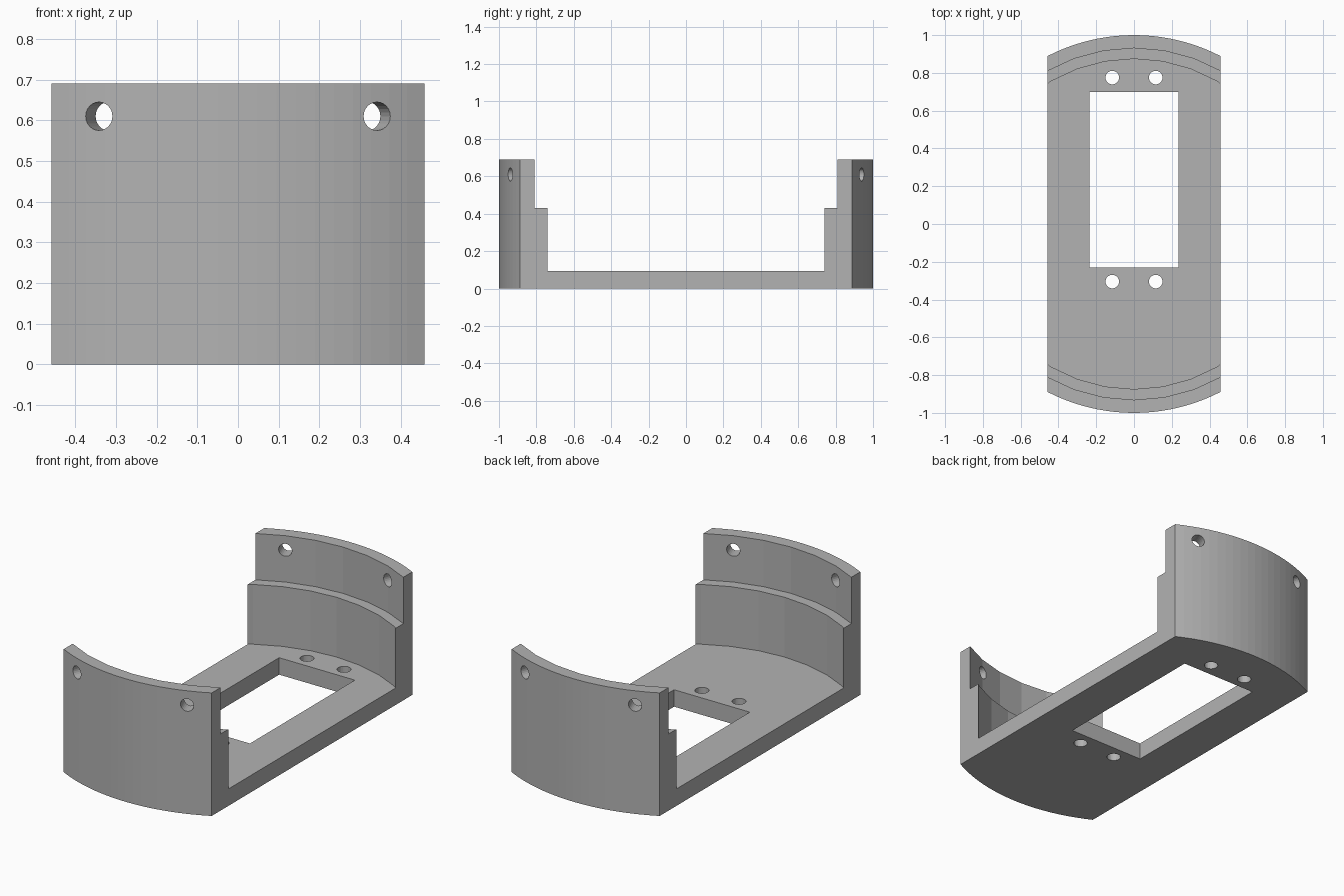
import bpy, bmesh
from math import sin, cos, asin, radians, pi
from mathutils import Matrix, Vector

cube = bpy.data.objects.get("Cube")
if cube:
    bpy.data.objects.remove(cube, do_unlink=True)

HALF_WIDTH, HEIGHT = 0.459, 0.69
FLOOR, LEDGE = 0.095, 0.43
LOWER_RADIUS, UPPER_RADIUS = 0.874, 0.931
ARC_STEPS = 20

grey = bpy.data.materials.new("grey plastic")
grey.use_nodes = True
grey.diffuse_color = (0.45, 0.45, 0.45, 1)
grey.node_tree.nodes["Principled BSDF"].inputs["Base Color"].default_value = grey.diffuse_color


def make_object(name, bm):
    bmesh.ops.recalc_face_normals(bm, faces=bm.faces[:])
    mesh = bpy.data.meshes.new(name)
    bm.to_mesh(mesh)
    bm.free()
    mesh.materials.append(grey)
    obj = bpy.data.objects.new(name, mesh)
    bpy.context.collection.objects.link(obj)
    return obj


def cylinder(name, radius, depth, matrix, sides):
    bm = bmesh.new()
    bmesh.ops.create_cone(bm, cap_ends=True, segments=sides, radius1=radius,
                          radius2=radius, depth=depth, matrix=matrix)
    return make_object(name, bm)


def cut(body, cutter):
    cutter.hide_render = True
    mod = body.modifiers.new("cut", 'BOOLEAN')
    mod.operation = 'DIFFERENCE'
    mod.solver = 'EXACT'
    mod.object = cutter
    bpy.context.view_layer.objects.active = body
    bpy.ops.object.modifier_apply(modifier=mod.name)
    bpy.data.objects.remove(cutter, do_unlink=True)


# Solid body: straight sides with rounded front and back
bm = bmesh.new()
limit = asin(HALF_WIDTH)
outline = []
for side in (1, -1):
    for i in range(ARC_STEPS + 1):
        a = limit - 2 * limit * i / ARC_STEPS
        outline.append(bm.verts.new((side * sin(a), side * cos(a), 0)))
base = bm.faces.new(outline)
top = bmesh.ops.extrude_face_region(bm, geom=[base])
bmesh.ops.translate(bm, vec=(0, 0, HEIGHT),
                    verts=[v for v in top["geom"] if isinstance(v, bmesh.types.BMVert)])
body = make_object("bracket_body", bm)

# Stepped round hollow between the end walls
for radius, bottom in ((UPPER_RADIUS, LEDGE), (LOWER_RADIUS, FLOOR)):
    cut(body, cylinder("hollow_cutter", radius, 1,
                       Matrix.Translation((0, 0, bottom + 0.5)), 36))

# Rectangular window in the floor
bm = bmesh.new()
bmesh.ops.create_cube(bm, size=1, matrix=Matrix.Translation((0, 0.235, 0))
                      @ Matrix.Diagonal((0.47, 0.93, 0.5, 1)))
cut(body, make_object("window_cutter", bm))

# Screw holes at both ends of the window
for x in (-0.115, 0.115):
    for y in (-0.305, 0.775):
        cut(body, cylinder("floor_hole_cutter", 0.036, 0.4,
                           Matrix.Translation((x, y, 0)), 24))

# Radial screw holes through the end walls
for centre in (0, pi):
    for offset in (-radians(20), radians(20)):
        a = centre + offset
        direction = Vector((sin(a), cos(a), 0))
        turn = direction.to_track_quat('Z', 'Y').to_matrix().to_4x4()
        place = Matrix.Translation(direction * 0.96 + Vector((0, 0, 0.61)))
        cut(body, cylinder("wall_hole_cutter", 0.035, 0.3, place @ turn, 24))
